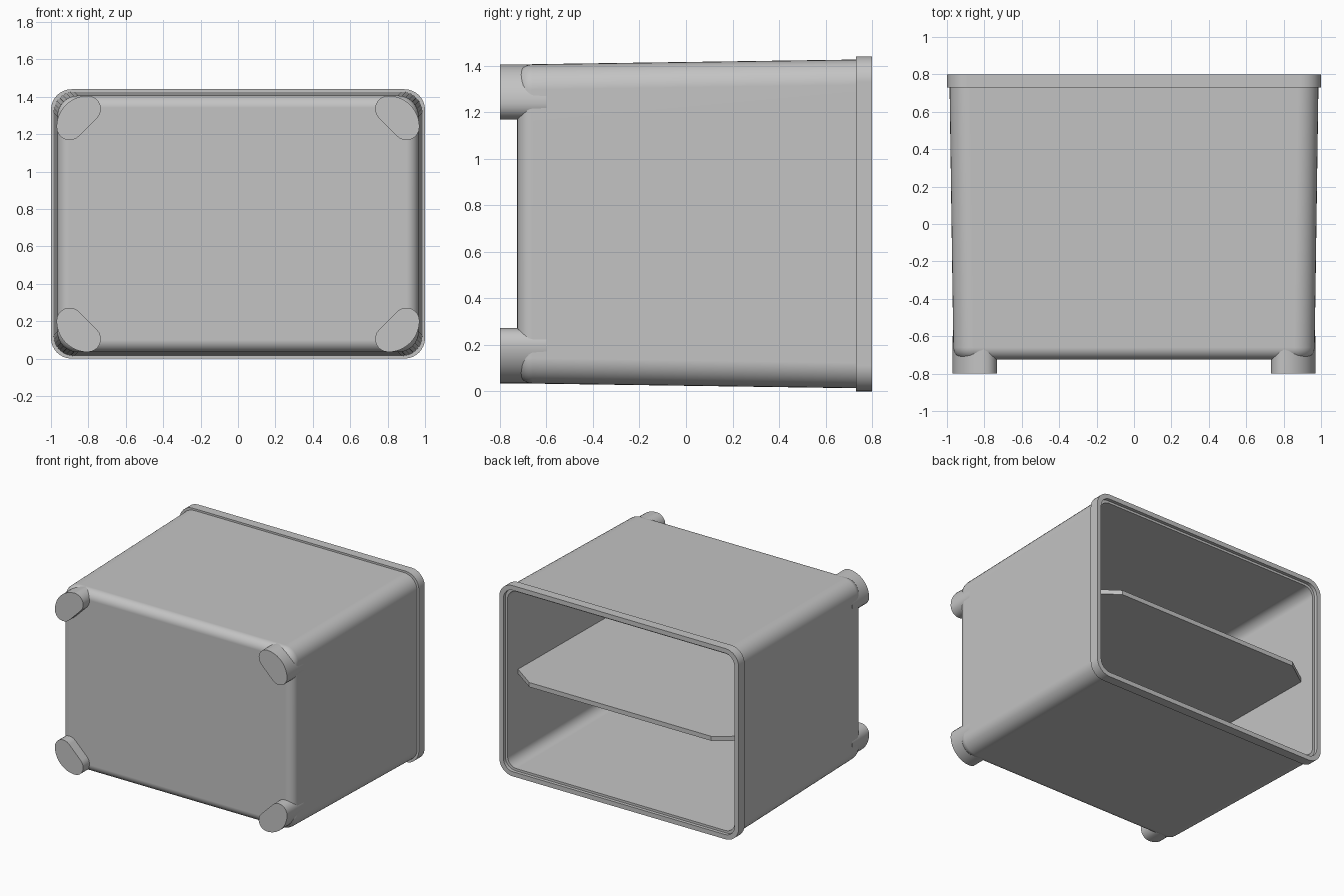
import bpy, bmesh, math

if "Cube" in bpy.data.objects:
    bpy.data.objects.remove(bpy.data.objects["Cube"])

CZ = 0.72  # height of the box centre line
grey = bpy.data.materials.new("light grey plastic")
grey.diffuse_color = (0.55, 0.55, 0.55, 1)
grey.use_nodes = True
grey.node_tree.nodes["Principled BSDF"].inputs["Base Color"].default_value = grey.diffuse_color


def arc(cx, cz, r, a0, a1, n=8):
    return [(cx + r * math.cos(math.radians(a0 + (a1 - a0) * i / n)),
             cz + r * math.sin(math.radians(a0 + (a1 - a0) * i / n))) for i in range(n + 1)]


def rounded_rect(hx, hz, r):
    pts = []
    for sx, sz, a in ((1, 1, 0), (-1, 1, 90), (-1, -1, 180), (1, -1, 270)):
        pts += arc(sx * (hx - r), CZ + sz * (hz - r), r, a, a + 90)
    return pts


def loft(name, rings):
    """rings: list of (y, outline points); ends are capped"""
    bm = bmesh.new()
    loops = [[bm.verts.new((x, y, z)) for x, z in pts] for y, pts in rings]
    for a, b in zip(loops, loops[1:]):
        for i in range(len(a)):
            j = (i + 1) % len(a)
            bm.faces.new((a[i], a[j], b[j], b[i]))
    bm.faces.new(loops[0])
    bm.faces.new(loops[-1])
    bmesh.ops.recalc_face_normals(bm, faces=bm.faces)
    return finish(name, bm)


def finish(name, bm):
    me = bpy.data.meshes.new(name)
    bm.to_mesh(me)
    bm.free()
    me.materials.append(grey)
    ob = bpy.data.objects.new(name, me)
    bpy.context.collection.objects.link(ob)
    bpy.ops.object.select_all(action='DESELECT')
    ob.select_set(True)
    bpy.context.view_layer.objects.active = ob
    bpy.ops.object.shade_smooth_by_angle(angle=math.radians(30))
    mod = ob.modifiers.new("flat sides", 'WEIGHTED_NORMAL')
    mod.keep_sharp = True
    return ob


def fillet(y, hx, hz, corner, r):
    """rings of a rounded closed end, from the flat face outwards"""
    out = []
    for i in range(8):
        a = math.radians(90 * i / 7)
        d = r * (1 - math.sin(a))
        out.append((y + r * (1 - math.cos(a)), rounded_rect(hx - d, hz - d, corner - d)))
    return out


# tapered open box with a stepped rim, outside then inside
shell = fillet(-0.725, 0.966, 0.686, 0.11, 0.065)
shell += [(y, rounded_rect(hx, hz, r)) for y, hx, hz, r in (
    (0.73, 0.986, 0.706, 0.11),
    (0.73, 1.0, 0.72, 0.11),
    (0.80, 1.0, 0.72, 0.11),
    (0.80, 0.965, 0.685, 0.08),
    (0.775, 0.965, 0.685, 0.08),
    (0.775, 0.948, 0.668, 0.075))]
shell += reversed(fillet(-0.685, 0.928, 0.648, 0.075, 0.035))
loft("box_shell", shell)

# four corner feet on the front
for sx, side in ((-1, "left"), (1, "right")):
    for sz, level in ((-1, "lower"), (1, "upper")):
        # outer big arc plus two small rounded ends, drawn for the lower left corner
        pts = arc(-0.803, 0.202, 0.167, 180, 270, 12)
        pts += arc(-0.803, 0.105, 0.07, 270, 405, 8)
        pts += arc(-0.90, 0.202, 0.07, 45, 180, 8)[:-1]
        pts = [(-sx * x, CZ - sz * (z - CZ)) for x, z in pts]
        loft(f"{level}_{side}_foot", [(-0.80, pts), (-0.60, pts)])

# inner shelf with clipped corners at the opening
half = [(0.76, 0.785), (0.95, 0.65), (0.935, -0.70)]
plan = half + [(-x, y) for x, y in reversed(half)]
bm = bmesh.new()
face = bm.faces.new([bm.verts.new((x, y, 0.703)) for x, y in plan])
ext = bmesh.ops.extrude_face_region(bm, geom=[face])
for v in ext["geom"]:
    if isinstance(v, bmesh.types.BMVert):
        v.co.z = 0.737
bmesh.ops.recalc_face_normals(bm, faces=bm.faces)
finish("shelf", bm)
